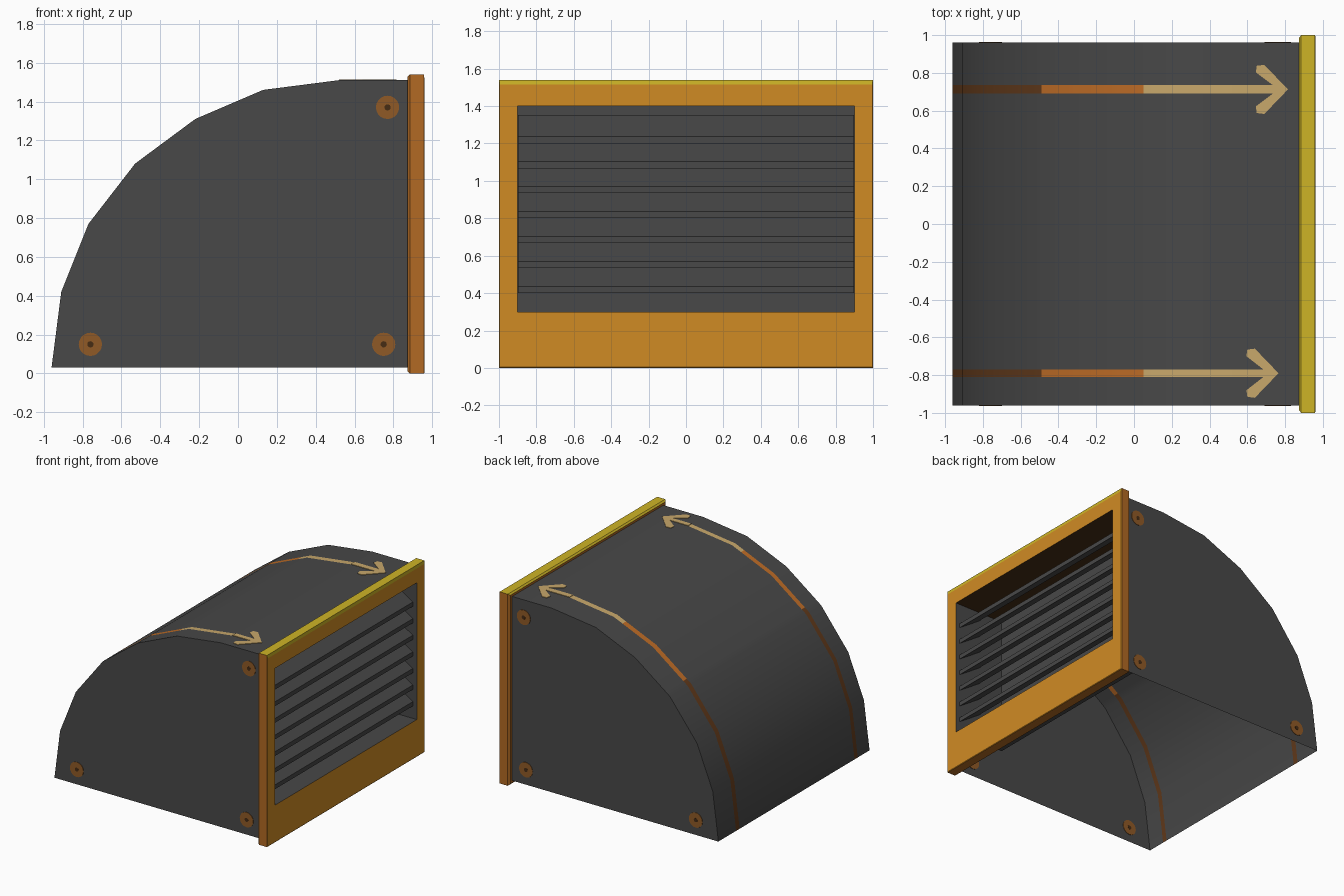
import bpy, bmesh, math
from mathutils import Vector, Matrix

if "Cube" in bpy.data.objects:
    bpy.data.objects.remove(bpy.data.objects["Cube"])


def mat(name, r, g, b):
    m = bpy.data.materials.new(name)
    lin = [((c / 255 + 0.055) / 1.055) ** 2.4 for c in (r, g, b)]
    m.diffuse_color = (*lin, 1)
    m.use_nodes = True
    m.node_tree.nodes["Principled BSDF"].inputs["Base Color"].default_value = m.diffuse_color
    return m


GREY = mat("dark grey", 72, 72, 72)
ORANGE = mat("orange", 208, 139, 36)
AMBER = mat("dark amber", 178, 106, 35)
YELLOW = mat("yellow", 206, 180, 38)
TAN = mat("tan", 200, 168, 107)
RUST = mat("rust orange", 190, 108, 38)
BROWN = mat("brown", 98, 58, 27)
RIVET = mat("rivet brown", 144, 90, 38)
DARK = mat("dark brown", 70, 44, 20)


def finish(name, bm, mats, smooth=False):
    me = bpy.data.meshes.new(name)
    bm.to_mesh(me)
    bm.free()
    for m in mats:
        me.materials.append(m)
    ob = bpy.data.objects.new(name, me)
    bpy.context.collection.objects.link(ob)
    if smooth:
        bpy.context.view_layer.objects.active = ob
        ob.select_set(True)
        bpy.ops.object.shade_smooth_by_angle(angle=math.radians(30))
        ob.select_set(False)
    return ob


# Curved hood: open-bottomed sheet, with stripe columns cut into it
arc = [(-0.96, 0.03), (-0.91, 0.42), (-0.77, 0.77), (-0.53, 1.08), (-0.49, 1.11),
       (-0.22, 1.31), (0.05, 1.426), (0.13, 1.46), (0.52, 1.51), (0.88, 1.51)]
cols = [-0.96, -0.81, -0.77, 0.69, 0.735, 0.96]
stripe_end = {1: 0.62, 3: 0.64}
bm = bmesh.new()
grid = [[bm.verts.new((x, y, z)) for x, z in arc] for y in cols]
for j in range(len(cols) - 1):
    for i in range(len(arc) - 1):
        f = bm.faces.new((grid[j][i], grid[j][i + 1], grid[j + 1][i + 1], grid[j + 1][i]))
        x = f.calc_center_median().x
        if j in stripe_end and x < 0.5:
            f.material_index = 1 if x > 0.05 else 2 if x > -0.49 else 3
for row in (grid[0], grid[-1]):
    foot = bm.verts.new((0.88, row[0].co.y, 0.03))
    bm.faces.new(row + [foot])
bmesh.ops.recalc_face_normals(bm, faces=bm.faces)
if sum(f.normal.z * f.calc_area() for f in bm.faces) < 0:
    bmesh.ops.reverse_faces(bm, faces=bm.faces)
finish("hood_shell", bm, [GREY, TAN, RUST, BROWN], smooth=True)


# Arrow heads on the flat top, as thin plates
def arrow(name, tip, y, half):
    pts = [(0.52, -half), (tip - 0.08, -half), (tip - 0.17, -0.09), (tip - 0.165, -0.125),
           (tip - 0.125, -0.13), (tip, 0)]
    outline = pts + [(x, -v) for x, v in reversed(pts[:-1])]
    b = bmesh.new()
    f = b.faces.new([b.verts.new((x, y + v, 1.509)) for x, v in outline])
    top = bmesh.ops.extrude_face_region(b, geom=[f])["geom"]
    bmesh.ops.translate(b, verts=[v for v in top if isinstance(v, bmesh.types.BMVert)], vec=(0, 0, 0.005))
    bmesh.ops.recalc_face_normals(b, faces=b.faces)
    finish(name, b, [TAN])


arrow("arrow_back", 0.815, 0.7125, 0.0225)
arrow("arrow_front", 0.765, -0.79, 0.02)

# Rivets on both side walls, showing inside and out
for side, s in (("front", -1), ("back", 1)):
    for k, (x, z) in enumerate([(0.77, 1.37), (0.75, 0.15), (-0.76, 0.15)]):
        bm = bmesh.new()
        for r, d, mi in ((0.06, 0.007, 0), (0.016, 0.0095, 1)):
            old = set(bm.faces)
            bmesh.ops.create_cone(bm, cap_ends=True, segments=20, radius1=r, radius2=r, depth=d,
                                  matrix=Matrix.Translation((x, s * 0.96, z)) @ Matrix.Rotation(math.pi / 2, 4, 'X'))
            for f in set(bm.faces) - old:
                f.material_index = mi
        finish(f"rivet_{side}_{k + 1}", bm, [RIVET, DARK])


# Vent frame: loops of four corners joined into a ring
def loop(b, x, hy, z0, z1):
    return [b.verts.new((x, y, z)) for y, z in ((-hy, z0), (hy, z0), (hy, z1), (-hy, z1))]


def bridge(b, r1, r2):
    return [b.faces.new((r1[i], r1[(i + 1) % 4], r2[(i + 1) % 4], r2[i])) for i in range(4)]


bm = bmesh.new()
rings = [loop(bm, *a) for a in ((0.96, 0.9, 0.3, 1.4), (0.96, 0.996, 0.004, 1.515), (0.957, 1, 0, 1.54),
                                (0.885, 1, 0, 1.54), (0.873, 0.985, 0.012, 1.528), (0.873, 0.9, 0.3, 1.4))]
for i in range(6):
    bridge(bm, rings[i], rings[(i + 1) % 6])
bmesh.ops.recalc_face_normals(bm, faces=bm.faces)
for f in bm.faces:
    c = f.calc_center_median()
    inner = abs(c.y) < 0.91 and 0.29 < c.z < 1.41 and abs(f.normal.x) < 0.1
    if inner:
        f.material_index = 4 if c.z > 1.39 else 3
    elif c.z > 1.515:
        f.material_index = 2
    elif f.normal.x < 0.5:
        f.material_index = 1
finish("vent_frame", bm, [ORANGE, AMBER, YELLOW, GREY, DARK])

# Recess behind the opening
bm = bmesh.new()
a, b2 = loop(bm, 0.873, 0.9, 0.3, 1.4), loop(bm, 0.52, 0.9, 0.3, 1.4)
for f in bridge(bm, a, b2):
    f.material_index = int(f.calc_center_median().z > 1.39)
bm.faces.new(b2)
bmesh.ops.recalc_face_normals(bm, faces=bm.faces)
bmesh.ops.reverse_faces(bm, faces=bm.faces)
finish("vent_recess", bm, [GREY, DARK])

# Sloping louvre slats, rising towards the inside
for k in range(7):
    z = 0.40 + k * 0.1335
    section = [(0.925, z), (0.925, z + 0.035), (0.74, z + 0.15), (0.74, z + 0.125)]
    bm = bmesh.new()
    ends = [[bm.verts.new((x, y, h)) for x, h in section] for y in (-0.899, 0.899)]
    bridge(bm, *ends)
    for e in ends:
        bm.faces.new(e)
    bmesh.ops.recalc_face_normals(bm, faces=bm.faces)
    finish(f"louvre_slat_{k + 1}", bm, [GREY])
